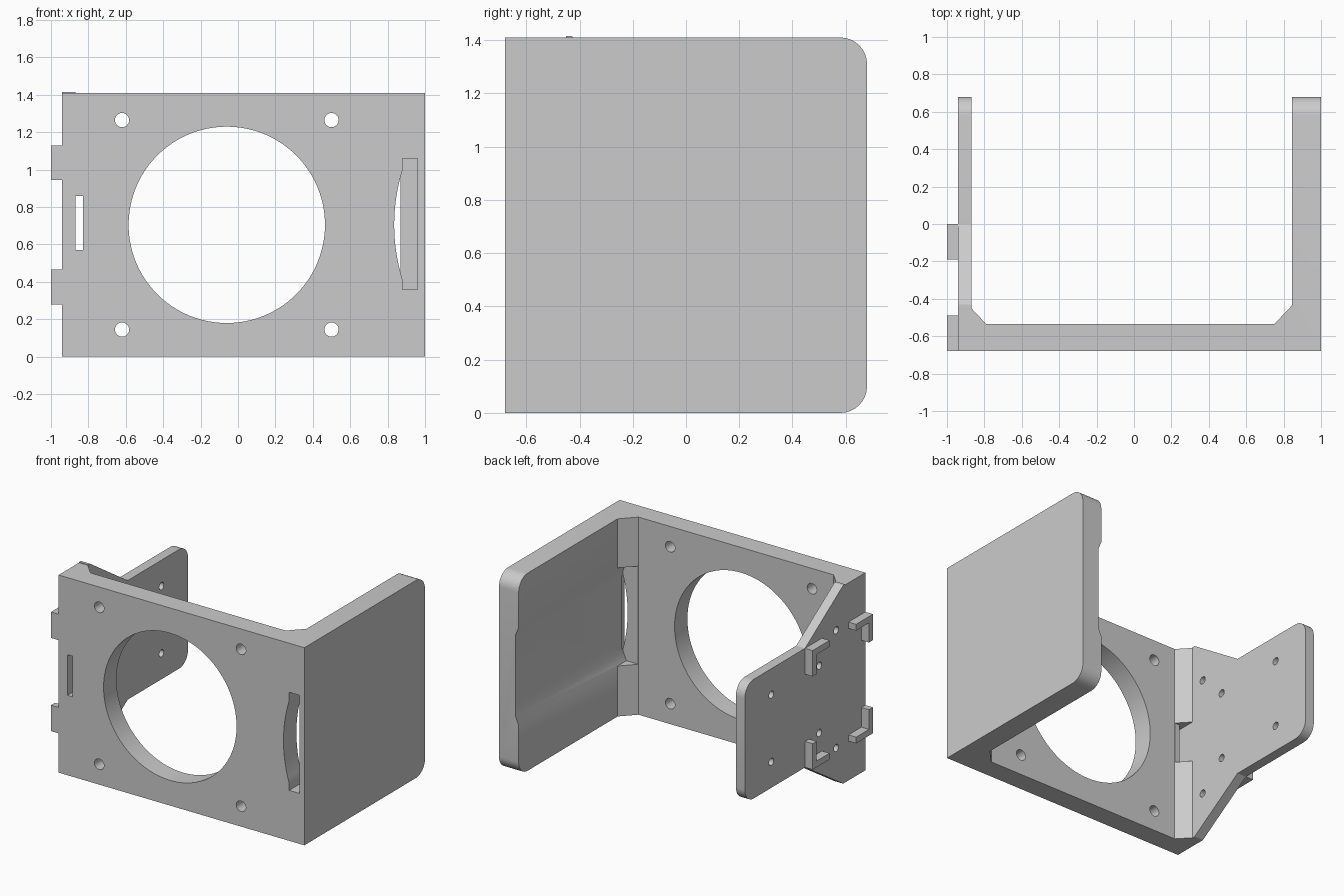
import bpy, bmesh, math
from mathutils import Vector

if "Cube" in bpy.data.objects:
    bpy.data.objects.remove(bpy.data.objects["Cube"], do_unlink=True)

grey = bpy.data.materials.new("plain_grey")
grey.use_nodes = True
COLOUR = (0.6, 0.6, 0.6, 1)
grey.diffuse_color = COLOUR
grey.node_tree.nodes["Principled BSDF"].inputs["Base Color"].default_value = COLOUR

H = 1.41            # overall height
MID = H / 2


def prism(name, points, axis, a, b):
    """Extrude a 2D outline along an axis from a to b."""
    place = {"x": lambda p: Vector((a, p[0], p[1])),
             "y": lambda p: Vector((p[0], a, p[1])),
             "z": lambda p: Vector((p[0], p[1], a))}[axis]
    shift = Vector([(b - a) if c == axis else 0 for c in "xyz"])
    bm = bmesh.new()
    face = bm.faces.new([bm.verts.new(place(p)) for p in points])
    out = bmesh.ops.extrude_face_region(bm, geom=[face])
    bmesh.ops.translate(bm, vec=shift,
                        verts=[g for g in out["geom"] if isinstance(g, bmesh.types.BMVert)])
    bmesh.ops.recalc_face_normals(bm, faces=bm.faces)
    mesh = bpy.data.meshes.new(name)
    bm.to_mesh(mesh)
    bm.free()
    mesh.materials.append(grey)
    ob = bpy.data.objects.new(name, mesh)
    bpy.context.collection.objects.link(ob)
    return ob


def rect(u0, u1, v0, v1):
    return [(u0, v0), (u1, v0), (u1, v1), (u0, v1)]


def circle(u, v, r, n):
    return [(u + r * math.cos(math.tau * i / n), v + r * math.sin(math.tau * i / n))
            for i in range(n)]


def activate(ob):
    bpy.ops.object.select_all(action="DESELECT")
    ob.select_set(True)
    bpy.context.view_layer.objects.active = ob


def cut(ob, points, axis, a, b):
    """Subtract an extruded outline from a part."""
    cutter = prism("cutter", points, axis, a, b)
    cutter.hide_render = True
    mod = ob.modifiers.new("cut", "BOOLEAN")
    mod.operation, mod.solver, mod.object = "DIFFERENCE", "EXACT", cutter
    activate(ob)
    bpy.ops.object.modifier_apply(modifier=mod.name)
    bpy.data.objects.remove(cutter, do_unlink=True)


def round_ends(ob, heights, radius=0.1):
    """Round the rear corners that lie at the given heights."""
    bm = bmesh.new()
    bm.from_mesh(ob.data)
    edges = [e for e in bm.edges
             if all(v.co.y > 0.6 and min(abs(v.co.z - h) for h in heights) < 0.01
                    for v in e.verts)
             and abs(e.verts[0].co.x - e.verts[1].co.x) > 0.01]
    bmesh.ops.bevel(bm, geom=edges, offset=radius, segments=8, profile=0.5, affect="EDGES")
    bm.to_mesh(ob.data)
    bm.free()


# Front plate and thick side wall, joined by chamfered inner corners
frame = prism("front_plate_and_left_wall", [
    (-0.94, -0.68), (1, -0.68), (1, 0.68), (0.845, 0.68), (0.845, -0.435),
    (0.75, -0.535), (-0.79, -0.535), (-0.87, -0.45), (-0.94, -0.45)], "z", 0, H)
round_ends(frame, (0, H))

# Shallow channel with sloped ledges along the inside of the thick wall
cut(frame, [(0.74, 0.36), (0.845, 0.36), (0.87, 0.42), (0.87, 1.0),
            (0.845, 1.06), (0.74, 1.06)], "y", -0.534, 0.8)

# Large round opening and four screw holes
cut(frame, circle(-0.06, MID, 0.525, 96), "y", -0.8, -0.4)
for x in (-0.62, 0.5):
    for side in (-1, 1):
        cut(frame, circle(x, MID + side * 0.56, 0.038, 24), "y", -0.8, -0.4)

# Narrow slot, with the corner chamfer cleared behind it
cut(frame, rect(-0.87, -0.83, 0.57, 0.86), "y", -0.8, -0.4)
cut(frame, rect(-0.87, -0.78, 0.57, 0.86), "y", -0.534, -0.4)

# Bow-sided slot beside the thick wall
bow = [(0.88 - 0.045 * (1 - t * t), MID + 0.295 * t)
       for t in [i / 8 - 1 for i in range(17)]]
cut(frame, [(0.96, 0.36), (0.88, 0.36)] + bow + [(0.88, 1.06), (0.96, 1.06)],
    "y", -0.8, -0.52)

# Thin side wall, tapering from full height to a rounded panel
LOW, TOP = 0.28, 1.13
panel = prism("right_panel", [
    (-0.45, 0), (-0.43, 0), (0, LOW), (0.68, LOW), (0.68, TOP),
    (0, TOP), (-0.43, H + 0.005), (-0.45, H + 0.005)], "x", -0.94, -0.87)
round_ends(panel, (LOW, TOP))
for y, offset in ((-0.16, 0.24), (0.38, 0.24), (-0.35, 0.42)):
    for side in (-1, 1):
        cut(panel, circle(y, MID + side * offset, 0.026, 16), "x", -1.1, -0.7)

# Four L-shaped corner brackets on the outside of the thin wall
T = 0.045
for y, dy, end in ((-0.68, 1, "front"), (0, -1, "rear")):
    for z, dz, level in ((LOW, 1, "lower"), (TOP, -1, "upper")):
        prism(f"{level}_{end}_bracket", [
            (y, z), (y + dy * 0.19, z), (y + dy * 0.19, z + dz * T),
            (y + dy * T, z + dz * T), (y + dy * T, z + dz * 0.185),
            (y, z + dz * 0.185)], "x", -1, -0.94)

# Smooth the round parts and keep the edges sharp
for ob in list(bpy.context.scene.objects):
    if ob.type == "MESH" and grey.name in ob.data.materials:
        activate(ob)
        bpy.ops.object.shade_smooth_by_angle(angle=math.radians(30))
